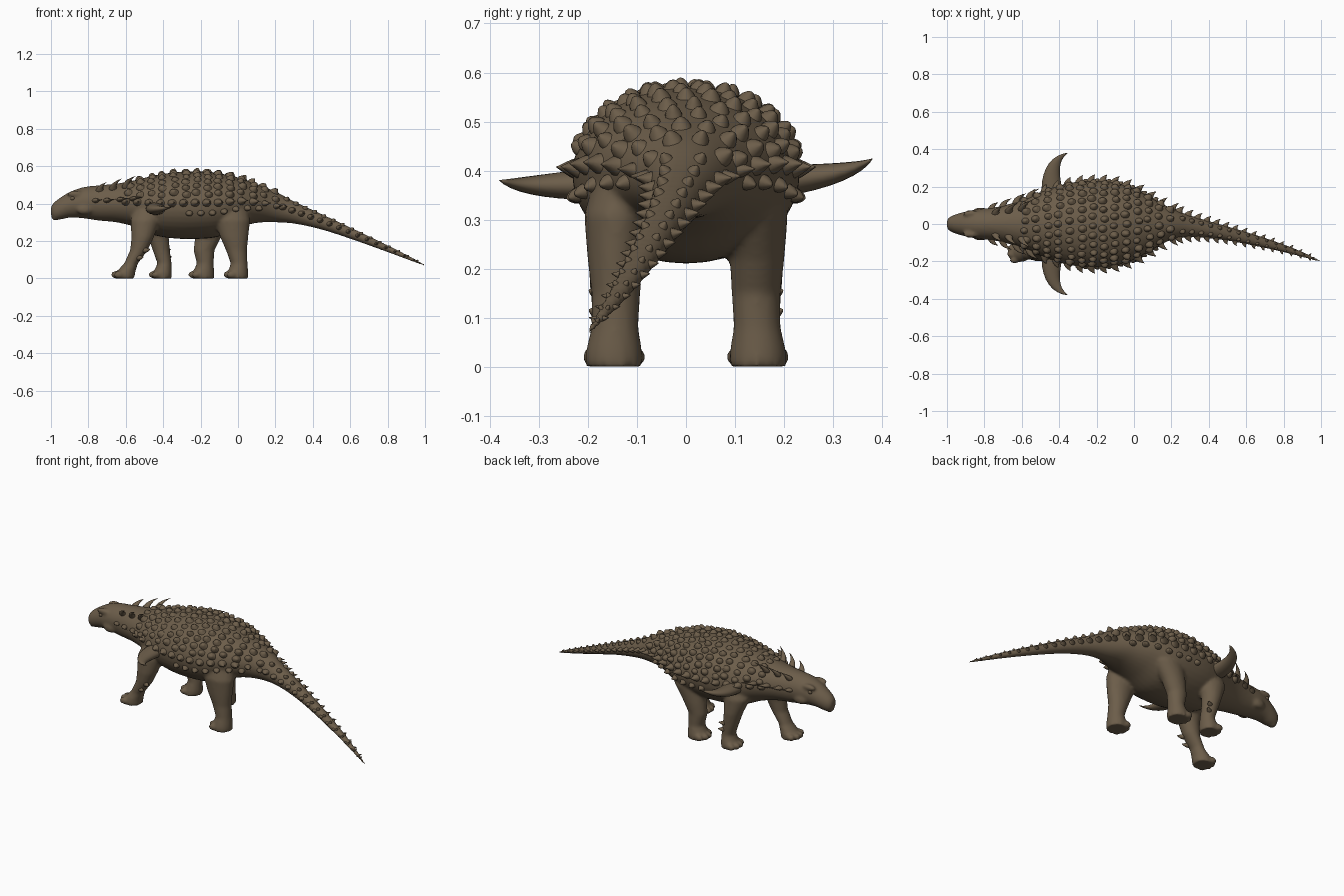
import bpy, bmesh, math, random
from mathutils import Vector, Matrix

if "Cube" in bpy.data.objects:
    bpy.data.objects.remove(bpy.data.objects["Cube"])

random.seed(4)
hide = bpy.data.materials.new("brown hide")
hide.diffuse_color = (0.15, 0.11, 0.068, 1)
hide.use_nodes = True
hide.node_tree.nodes["Principled BSDF"].inputs["Base Color"].default_value = hide.diffuse_color


def finish(bm, name):
    bmesh.ops.recalc_face_normals(bm, faces=bm.faces)
    me = bpy.data.meshes.new(name)
    bm.to_mesh(me)
    bm.free()
    me.materials.append(hide)
    for p in me.polygons:
        p.use_smooth = True
    ob = bpy.data.objects.new(name, me)
    bpy.context.scene.collection.objects.link(ob)
    return ob


def loft(bm, rings, n):
    """Skin a list of (centre, U, V) ellipses and cap both ends."""
    loops = []
    for c, u, v in rings:
        loops.append([bm.verts.new(c + u * math.cos(2 * math.pi * i / n) + v * math.sin(2 * math.pi * i / n))
                      for i in range(n)])
    for a, b in zip(loops, loops[1:]):
        for i in range(n):
            bm.faces.new((a[i], a[(i + 1) % n], b[(i + 1) % n], b[i]))
    bm.faces.new(loops[0][::-1])
    bm.faces.new(loops[-1])


def spike(bm, p0, p1, p2, ra, rb, axis, profile, n=10):
    """Tapered horn along a curve; ra is the radius along axis, rb across it."""
    rings = []
    for i, k in enumerate(profile):
        t = i / (len(profile) - 1)
        c = p0 * (1 - t) ** 2 + p1 * 2 * t * (1 - t) + p2 * t * t
        d = ((p1 - p0) * (1 - t) + (p2 - p1) * t).normalized()
        u = (axis - d * axis.dot(d)).normalized()
        rings.append((c, u * ra * k, d.cross(u) * rb * k))
    loft(bm, rings, n)


def ball(bm, c, r):
    bmesh.ops.create_uvsphere(bm, u_segments=14, v_segments=9, radius=1,
                              matrix=Matrix.Translation(c) @ Matrix.Diagonal((*r, 1)))


CONE = [1, .8, .58, .37, .18, .02]
DOME = [1.1, 1, .82, .52, .12]

# trunk stations from beak to tail tip: x, y centre, bottom, top, half width
ST = [(-1.0, 0, .335, .385, .022), (-.985, 0, .315, .405, .038), (-.95, 0, .315, .432, .053),
      (-.9, 0, .325, .462, .066), (-.83, 0, .322, .487, .08), (-.75, 0, .31, .497, .088),
      (-.65, 0, .30, .507, .112), (-.55, 0, .275, .525, .15), (-.45, 0, .232, .55, .19),
      (-.33, 0, .213, .568, .222), (-.2, 0, .212, .572, .232), (-.1, 0, .225, .562, .222),
      (0, 0, .27, .54, .19), (.1, 0, .297, .505, .135), (.2, 0, .30, .465, .085),
      (.3, -.012, .293, .412, .058), (.45, -.04, .26, .343, .042), (.62, -.08, .205, .264, .032),
      (.8, -.13, .14, .178, .022), (.92, -.17, .095, .118, .014), (1.0, -.2, .064, .076, .006)]


def station(x):
    """Smooth interpolation between trunk stations."""
    i = max(k for k in range(len(ST) - 1) if ST[k][0] <= x or k == 0)
    a, b = ST[i], ST[i + 1]
    a0, b1 = ST[max(i - 1, 0)], ST[min(i + 2, len(ST) - 1)]
    h = b[0] - a[0]
    t = (x - a[0]) / h
    out = []
    for k in range(1, 5):
        m0 = (b[k] - a0[k]) / (b[0] - a0[0]) * h
        m1 = (b1[k] - a[k]) / (b1[0] - a[0]) * h
        out.append((2 * t**3 - 3 * t * t + 1) * a[k] + (t**3 - 2 * t * t + t) * m0
                   + (3 * t * t - 2 * t**3) * b[k] + (t**3 - t * t) * m1)
    return out


def skin(x, deg):
    """Point and outward normal on the trunk; 0 = +y side, 90 = spine."""
    def p(x, a):
        y, lo, hi, w = station(x)
        return Vector((x, y + w * math.cos(a), (lo + hi) / 2 + (hi - lo) / 2 * math.sin(a)))
    a, e = math.radians(deg), .004
    nrm = (p(x, a + e) - p(x, a - e)).cross(p(x + e, a) - p(x - e, a)).normalized()
    c = p(x, a)
    y, lo, hi, w = station(x)
    if nrm.dot(c - Vector((x, y, (lo + hi) / 2))) < 0:
        nrm = -nrm
    return c, nrm


def scute(bm, x, deg, r, h, lean=0.5, long=1.25, profile=DOME):
    c, n = skin(x, deg)
    p0 = c - n * .008
    p1 = c + n * h * .5
    spike(bm, p0, p1, c + n * h + Vector((h * lean, 0, 0)), r * long, r, Vector((1, 0, .01)), profile)


# body: trunk, legs and toes fused into one smooth skin
bm = bmesh.new()
rings = []
for i in range(141):
    x = -1 + 2 * i / 140
    y, lo, hi, w = station(x)
    rings.append((Vector((x, y, (lo + hi) / 2)), Vector((0, w, 0)), Vector((0, 0, (hi - lo) / 2))))
loft(bm, rings, 36)

# legs: z, x centre, x radius, y centre, y radius
FORE_NEAR = [(0, -.605, .052, .147, .056), (.03, -.603, .053, .147, .056), (.08, -.572, .037, .147, .043),
             (.15, -.53, .047, .148, .047), (.22, -.51, .06, .145, .055), (.31, -.495, .08, .13, .066),
             (.40, -.47, .07, .10, .06)]
FORE_FAR = [(0, -.405, .05, .147, .056), (.03, -.403, .05, .147, .056), (.08, -.393, .038, .147, .043),
            (.15, -.41, .046, .148, .047), (.22, -.425, .055, .145, .055), (.31, -.44, .08, .13, .066),
            (.40, -.44, .07, .10, .06)]
HIND_NEAR = [(0, 0, .055, .147, .058), (.03, 0, .055, .147, .058), (.08, .006, .045, .145, .048),
             (.15, -.008, .056, .143, .05), (.22, -.02, .075, .145, .056), (.31, -.03, .095, .14, .068),
             (.41, -.04, .09, .11, .07)]
HIND_FAR = [(0, -.185, .058, .147, .058), (.03, -.185, .058, .147, .058), (.08, -.175, .045, .145, .048),
            (.15, -.182, .056, .143, .05), (.22, -.16, .07, .145, .056), (.31, -.125, .095, .14, .068),
            (.41, -.10, .09, .11, .07)]
for leg, s in ((FORE_NEAR, -1), (FORE_FAR, 1), (HIND_NEAR, -1), (HIND_FAR, 1)):
    loft(bm, [(Vector((x, s * y, z)), Vector((rx, 0, 0)), Vector((0, ry, 0))) for z, x, rx, y, ry in leg], 20)
    z, x, rx, y, ry = leg[0]
    for k in (-1.5, -.5, .5, 1.5):
        ball(bm, (x - rx * (1.0 - .16 * k * k), s * y + k * .031, .02), (.026, .018, .02))
# brow ridges, cheeks and beak hook
for s in (-1, 1):
    ball(bm, (-.87, s * .056, .452), (.045, .018, .017))
    ball(bm, (-.82, s * .066, .37), (.045, .022, .03))
ball(bm, (-.978, 0, .328), (.02, .026, .02))
body = finish(bm, "body")
m = body.modifiers.new("fuse", "REMESH")
m.mode = "VOXEL"
m.voxel_size = .0085
m.use_smooth_shade = True
m = body.modifiers.new("soften", "SMOOTH")
m.factor = .5
m.iterations = 5

# staggered armour bumps over the back
bm = bmesh.new()
for i in range(14):
    x = -.58 + i * .06
    w = station(x)[3]
    count = max(4, round(w * 52))
    for j in range(count):
        deg = 12 + 156 * (j + (.5 if i % 2 else .2)) / count
        r = .017 + .004 * random.random()
        scute(bm, x + random.uniform(-.008, .008), min(deg, 172), r, .012 + .008 * random.random())
finish(bm, "back_scutes")

# larger thorns along the flanks
bm = bmesh.new()
for i in range(14):
    x = -.6 + i * .062
    big = .024 if x < .1 else .018
    for deg in (4, 176):
        scute(bm, x, deg, big, .034, .6, 1.2, CONE)
    for deg in (-14, 194):
        if -.35 < x < .12:
            scute(bm, x + .03, deg, .016, .018)
finish(bm, "flank_thorns")

# saw-edged tail armour
bm = bmesh.new()
for i in range(15):
    x = .24 + i * .05
    k = 1 - .68 * i / 14
    for deg in (8, 172):
        scute(bm, x, deg, .02 * k, .03 * k, .6, 1.3, CONE)
    for deg in (58, 122):
        scute(bm, x + .02, deg, .014 * k, .013 * k)
finish(bm, "tail_scutes")

# neck spikes: upper tall row, lower short row
bm = bmesh.new()
for s in (-1, 1):
    for x, deg, h in ((-.74, 48, .065), (-.67, 50, .085), (-.60, 52, .09)):
        c, n = skin(x, deg if s > 0 else 180 - deg)
        d = Vector((.55, s * .5, .6)).normalized()
        spike(bm, c - n * .012, c + n * h * .35, c + d * h, .026, .017, Vector((1, 0, 0.01)), CONE)
    for x, deg, h in ((-.76, 8, .045), (-.70, 8, .06), (-.63, 10, .07), (-.56, 12, .07)):
        c, n = skin(x, deg if s > 0 else 180 - deg)
        d = Vector((.75, s * .65, .1)).normalized()
        spike(bm, c - n * .012, c + n * h * .35, c + d * h, .026, .016, Vector((1, 0, 0.01)), CONE)
finish(bm, "neck_spikes")

# great curved shoulder spikes
bm = bmesh.new()
for s in (-1, 1):
    dz = .022 * s
    spike(bm, Vector((-.435, s * .15, .375)), Vector((-.465, s * .335, .375 + dz * .6)),
          Vector((-.355, s * .38, .402 + dz)), .056, .034, Vector((1, 0, 0)),
          [1, .97, .9, .8, .69, .57, .44, .3, .16, .02], 14)
finish(bm, "shoulder_spikes")

# small thorns on the outer forelegs
bm = bmesh.new()
for x, z, s in ((-.385, .11, 1), (-.39, .15, 1), (-.535, .11, -1), (-.50, .15, -1)):
    c = Vector((x, s * .175, z))
    spike(bm, c, c + Vector((.01, s * .01, 0)), c + Vector((.03, s * .022, .006)),
          .014, .014, Vector((0, 0, 1)), DOME)
finish(bm, "foreleg_thorns")

# eyes
bm = bmesh.new()
for s in (-1, 1):
    ball(bm, (-.885, s * .064, .428), (.012, .008, .01))
finish(bm, "eyes")
